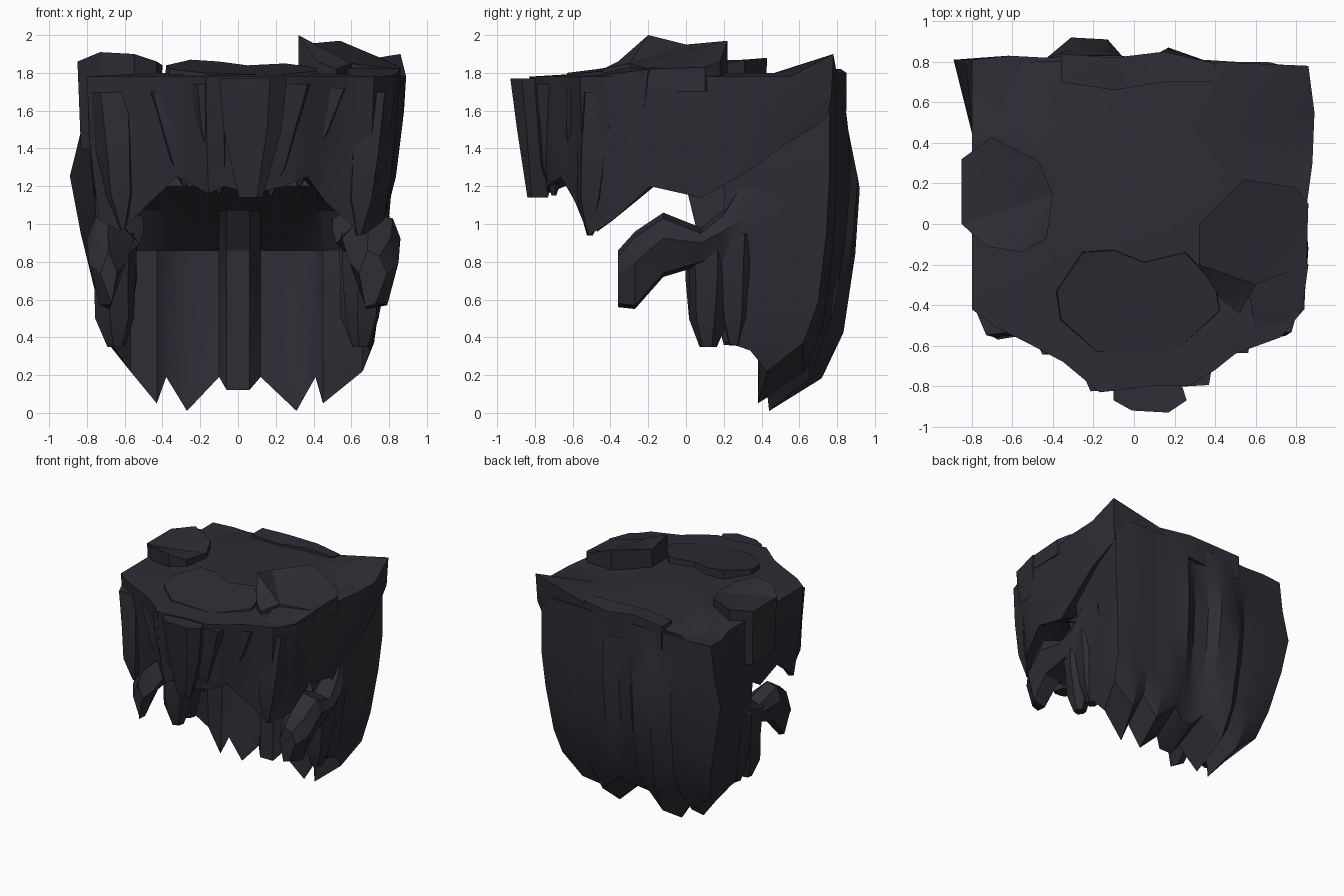
import bpy, bmesh, math, random
from mathutils import Vector

random.seed(4)
stone = bpy.data.materials.new("dark_slate")
stone.diffuse_color = (0.026, 0.026, 0.035, 1)


def loft(name, rings, angle=28):
    """Skin a list of equal-length closed rings and close both ends."""
    bm = bmesh.new()
    vs = [[bm.verts.new(p) for p in r] for r in rings]
    n = len(rings[0])
    for a, b in zip(vs, vs[1:]):
        for i in range(n):
            j = (i + 1) % n
            bm.faces.new((a[i], a[j], b[j], b[i]))
    bm.faces.new(vs[0])
    bm.faces.new(vs[-1])
    bmesh.ops.triangulate(bm, faces=[f for f in bm.faces if len(f.verts) > 4])
    bmesh.ops.recalc_face_normals(bm, faces=bm.faces)
    me = bpy.data.meshes.new(name)
    bm.to_mesh(me)
    bm.free()
    ob = bpy.data.objects.new(name, me)
    bpy.context.collection.objects.link(ob)
    me.materials.append(stone)
    bpy.ops.object.select_all(action='DESELECT')
    ob.select_set(True)
    bpy.context.view_layer.objects.active = ob
    bpy.ops.object.shade_smooth_by_angle(angle=math.radians(angle))
    return ob


def slab(name, outline, z0, grow=1.04):
    """Flat boulder: outline of (x, y, top z) with its base at z0."""
    c = sum((Vector(p) for p in outline), Vector()) / len(outline)
    base = [(c.x + (p[0] - c.x) * grow, c.y + (p[1] - c.y) * grow, z0) for p in outline]
    return loft(name, [base, outline])


def spike(name, top, tip, r, sides=5, end=0.12):
    """Faceted column that narrows from top to tip."""
    a, b = Vector(top), Vector(tip)
    rings = []
    for t, k in ((0, 1), (0.4, 0.92), (0.75, 0.65 + end / 3), (1, end)):
        c = a.lerp(b, t)
        ring = []
        for i in range(sides):
            w = 2 * math.pi * (i + 0.3) / sides
            q = r * k * random.uniform(0.88, 1.12)
            ring.append((c.x + q * math.cos(w), c.y + q * math.sin(w), c.z))
        rings.append(ring)
    return loft(name, rings)


# Curved back wall: (outer x, outer y, tip x, tip y, tip z) from right to left
wall = [
    (.76, .20, .66, .20, .38), (.79, .45, .70, .34, .33), (.82, .76, .66, .43, .22),
    (.66, .80, .45, .38, .05), (.50, .80, .41, .42, .19), (.34, .81, .31, .44, .01),
    (.17, .87, .12, .42, .19), (.06, .81, .06, .38, .12), (-.06, .83, -.06, .38, .12),
    (-.13, .91, -.10, .42, .19), (-.31, .92, -.27, .44, .01), (-.43, .82, -.38, .42, .19),
    (-.62, .83, -.43, .38, .05), (-.89, .81, -.57, .42, .22), (-.80, .45, -.66, .34, .35),
    (-.77, .20, -.66, .20, .36)]
sections = []
for ox, oy, tx, ty, tz in wall:
    def outer(sx, sy, f, lim=9):
        x, y = max(-lim, ox), min(oy, lim + .03)
        return (x + (tx - x) * sx, y + (ty - y) * sy, tz + (1.74 - tz) * f)
    # the hollow is deepest in the middle, with a pillar standing in it
    hollow = .10 * (1 - (tx / .52) ** 2)
    bowl = 0 if abs(tx) < .08 else max(-.06, hollow)
    sections.append([
        outer(0, 0, 1, .80), outer(0, 0, .84, .83), outer(0, 0, .68),
        outer(.18, .05, .48), outer(.46, .18, .24), outer(.62, .42, .10), (tx, ty, tz),
        (tx, ty + bowl * .6, .5), (tx, ty + bowl, .86), (tx, .26, 1.07),
        (tx, .0, 1.2), (tx, .2, 1.74)])
loft("back_wall", sections)

# Overhanging cap: (x, y, bottom z) round its rim
rim = [
    (.86, .78, 1.55), (.89, .55, 1.42), (.88, .30, 1.25), (.85, .08, 1.14), (.85, -.2, 1.2),
    (.84, -.42, 1.02), (.72, -.56, .94), (.50, -.64, 1.12), (.40, -.72, 1.25),
    (.27, -.80, 1.2), (.08, -.80, 1.16), (-.08, -.82, 1.2), (-.17, -.83, 1.16),
    (-.35, -.68, 1.25), (-.5, -.6, 1.12), (-.68, -.51, .96), (-.8, -.42, 1.02),
    (-.8, -.15, 1.22), (-.8, .1, 1.13), (-.8, .4, 1.3), (-.8, .58, 1.4),
    (-.8, .77, 1.5), (-.5, .80, 1.5), (0, .81, 1.5), (.4, .80, 1.5)]
cap_rings = []
for k, f in ((.6, 0), (1, 0), (1, .5), (1, 1), (0.78, 1.06)):
    ring = []
    for i, (x, y, zb) in enumerate(rim):
        front = y < -.3
        flute = (.965 if i % 2 else 1.0) if front and f == .5 else 1
        s = k * flute * (1 - f * f * (.08 if front else .05))
        top = 1.78 + (.02 if k < 1 and f == 0 else 0)
        if y > .7 and f == 0 and k == 1:
            top = 1.9 if x > .8 else 1.68 if x < -.7 else 1.75 if x < -.45 else 1.79
        z = top + (zb - top) * f
        if f > 1:
            z = max(1.23, zb + .06)
        ring.append((x * s, y * s, z))
    cap_rings.append(ring)
loft("overhang_cap", cap_rings)

# Boulders and slabs lying on top
slab("left_boulder", [(-.85, .32, 1.86), (-.7, .43, 1.88), (-.47, .31, 1.87), (-.4, .15, 1.84),
                      (-.43, -.07, 1.86), (-.55, -.14, 1.9), (-.73, -.11, 1.91), (-.85, 0, 1.86)], 1.4, .92)
slab("centre_slab", [(.42, -.43, 1.81), (.4, -.3, 1.83), (.25, -.14, 1.85), (.05, -.19, 1.84),
                     (-.1, -.13, 1.86), (-.25, -.14, 1.87), (-.38, -.33, 1.84), (-.36, -.47, 1.82),
                     (-.18, -.63, 1.8), (.2, -.63, 1.79)], 1.7)
slab("right_slab", [(.32, 0, 1.95), (.54, .22, 1.97), (.8, .18, 1.86), (.86, .1, 1.83),
                    (.85, -.2, 1.82), (.6, -.3, 1.85), (.52, -.44, 1.82), (.42, -.36, 1.86),
                    (.32, -.2, 2.0)], 1.7, 1.0)
slab("right_front_boulder", [(.56, -.3, 1.83), (.72, -.12, 1.84), (.86, -.2, 1.82),
                             (.83, -.42, 1.79), (.69, -.57, 1.77), (.6, -.54, 1.78)], 1.5, .8)
slab("back_ridge", [(-.36, .70, 1.80), (-.1, .66, 1.81), (.15, .70, 1.82), (.4, .70, 1.81),
                    (.4, .79, 1.80), (.15, .85, 1.8), (-.1, .82, 1.82), (-.36, .84, 1.80)], 1.6, 1.0)

# Front column, narrowing towards its foot
col = [(-.08, -.87), (-.08, -.7), (0, -.62), (.2, -.62), (.28, -.87), (.19, -.93), (.01, -.92)]
loft("front_column", [[(.06 + (x - .08) * s, (y + .76) * s - .76 + d, z) for x, y in col]
                      for z, s, d in ((1.77, 1, 0), (1.5, .85, .01), (1.14, .35, -.02))])

# Hanging ribs along the overhang front
for top, tip, r in [
        ((-.16, -.74, 1.74), (-.1, -.70, 1.16), .11), ((.3, -.71, 1.74), (.17, -.70, 1.15), .1),
        ((-.4, -.56, 1.7), (-.28, -.58, 1.2), .1), ((.5, -.56, 1.72), (.32, -.58, 1.2), .09),
        ((-.66, -.44, 1.7), (-.61, -.51, .97), .12), ((.7, -.44, 1.7), (.64, -.51, .94), .13)]:
    spike("hanging_rib", top, tip, r)

# Side arms: (y, bottom z, top z, inner x, outer x), built on both sides
arm = [(.5, .62, 1.4, .56, .79), (.3, .74, 1.24, .50, .80), (.2, .79, 1.08, .50, .82),
       (.08, .78, .98, .52, .84), (-.12, .72, 1.06, .55, .86), (-.27, .55, .96, .59, .85),
       (-.36, .56, .86, .64, .79)]
for side, label in ((1, "right"), (-1, "left")):
    rings = []
    for y, z0, z1, x0, x1 in arm:
        m = (x0 + x1) / 2
        x1 -= .06 if side < 0 else 0
        zs = z0 + (z1 - z0) * .6
        rings.append([(side * x, y, z) for x, z in
                      ((m - .04, z0), (x0, zs), (m - .03, z1), (x1 - .04, z1 - .03),
                       (x1, zs), (x1 - .06, z0 + .02))])
    loft(label + "_arm", rings)
    for top, tip, r in [((.67, .13, .95), (.65, .12, .35), .13),
                        ((.67, .27, .95), (.64, .26, .36), .13)]:
        spike(label + "_arm_lobe", (side * top[0], top[1], top[2]),
              (side * tip[0], tip[1], tip[2]), r, 6, .35)
